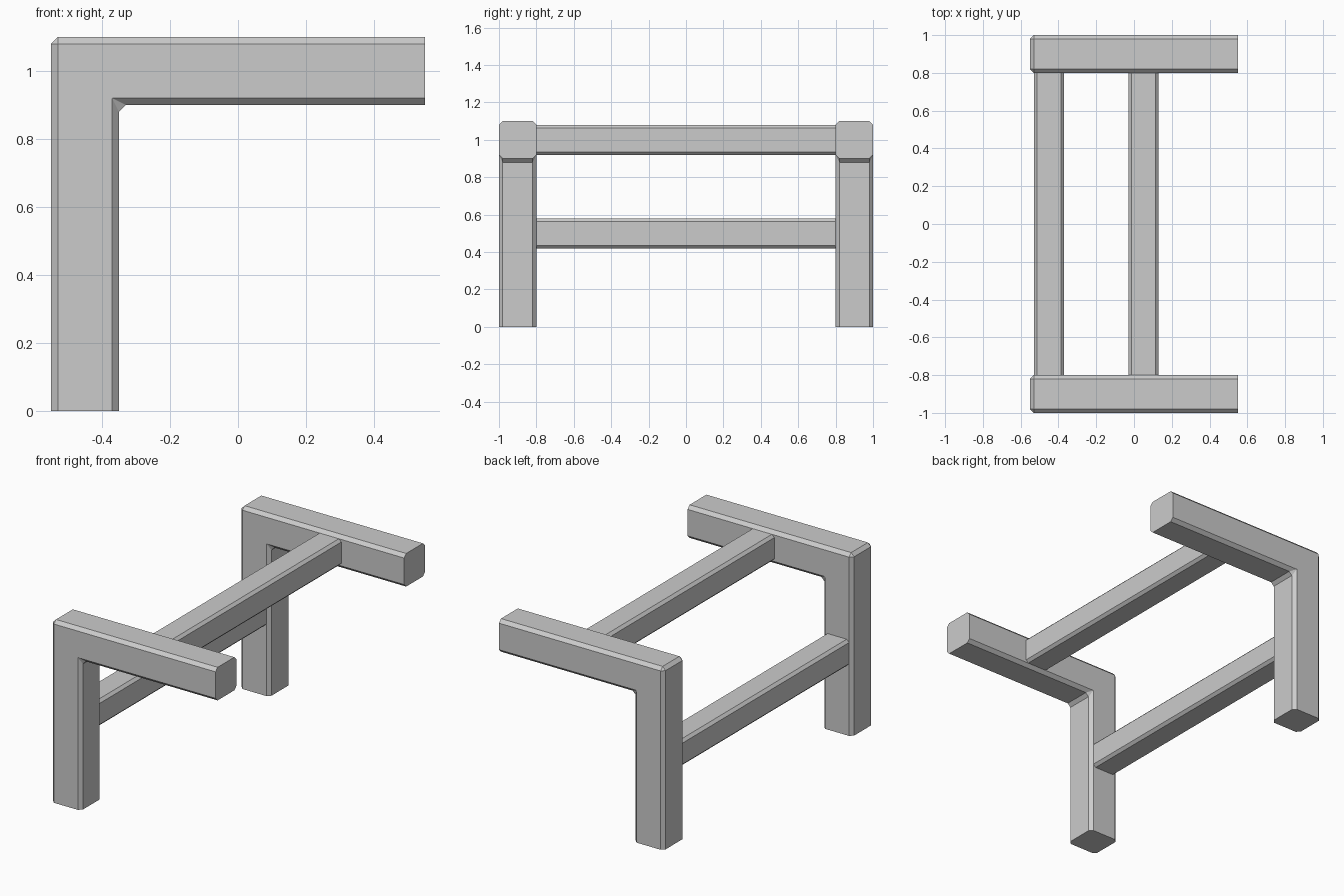
import bpy, bmesh

if "Cube" in bpy.data.objects:
    bpy.data.objects.remove(bpy.data.objects["Cube"])


def prism(name, profile, y0, y1, bevel, keep_edge):
    """Extrude an x-z profile along y and chamfer the edges chosen by keep_edge."""
    bm = bmesh.new()
    face = bm.faces.new([bm.verts.new((x, y0, z)) for x, z in profile])
    ext = bmesh.ops.extrude_face_region(bm, geom=[face])
    verts = [g for g in ext["geom"] if isinstance(g, bmesh.types.BMVert)]
    bmesh.ops.translate(bm, verts=verts, vec=(0, y1 - y0, 0))
    bmesh.ops.recalc_face_normals(bm, faces=bm.faces)
    edges = [e for e in bm.edges if keep_edge(e.verts[0].co, e.verts[1].co)]
    bmesh.ops.bevel(bm, geom=edges, offset=bevel, offset_type='OFFSET',
                    segments=1, profile=0.5, affect='EDGES')
    bmesh.ops.recalc_face_normals(bm, faces=bm.faces)
    mesh = bpy.data.meshes.new(name)
    bm.to_mesh(mesh)
    bm.free()
    obj = bpy.data.objects.new(name, mesh)
    bpy.context.collection.objects.link(obj)
    return obj


# L-shaped side frames: every edge chamfered except the foot and arm-tip ends
L_PROFILE = [(-0.55, 0), (-0.35, 0), (-0.35, 0.9),
             (0.55, 0.9), (0.55, 1.1), (-0.55, 1.1)]


def not_end(a, b):
    at_foot = a.z < 0.001 and b.z < 0.001
    at_tip = a.x > 0.549 and b.x > 0.549
    return not (at_foot or at_tip)


for side, y in (("front", -0.9), ("back", 0.9)):
    prism(side + "_side_frame", L_PROFILE, y - 0.1, y + 0.1, 0.02, not_end)


# Cross bars between the frames: only the long edges chamfered
def lengthwise(a, b):
    return abs(a.y - b.y) > 0.1


for name, x, z in (("upper_cross_bar", 0.05, 1.0), ("lower_cross_bar", -0.45, 0.5)):
    h = 0.08
    square = [(x - h, z - h), (x + h, z - h), (x + h, z + h), (x - h, z + h)]
    prism(name, square, -0.8, 0.8, 0.016, lengthwise)
